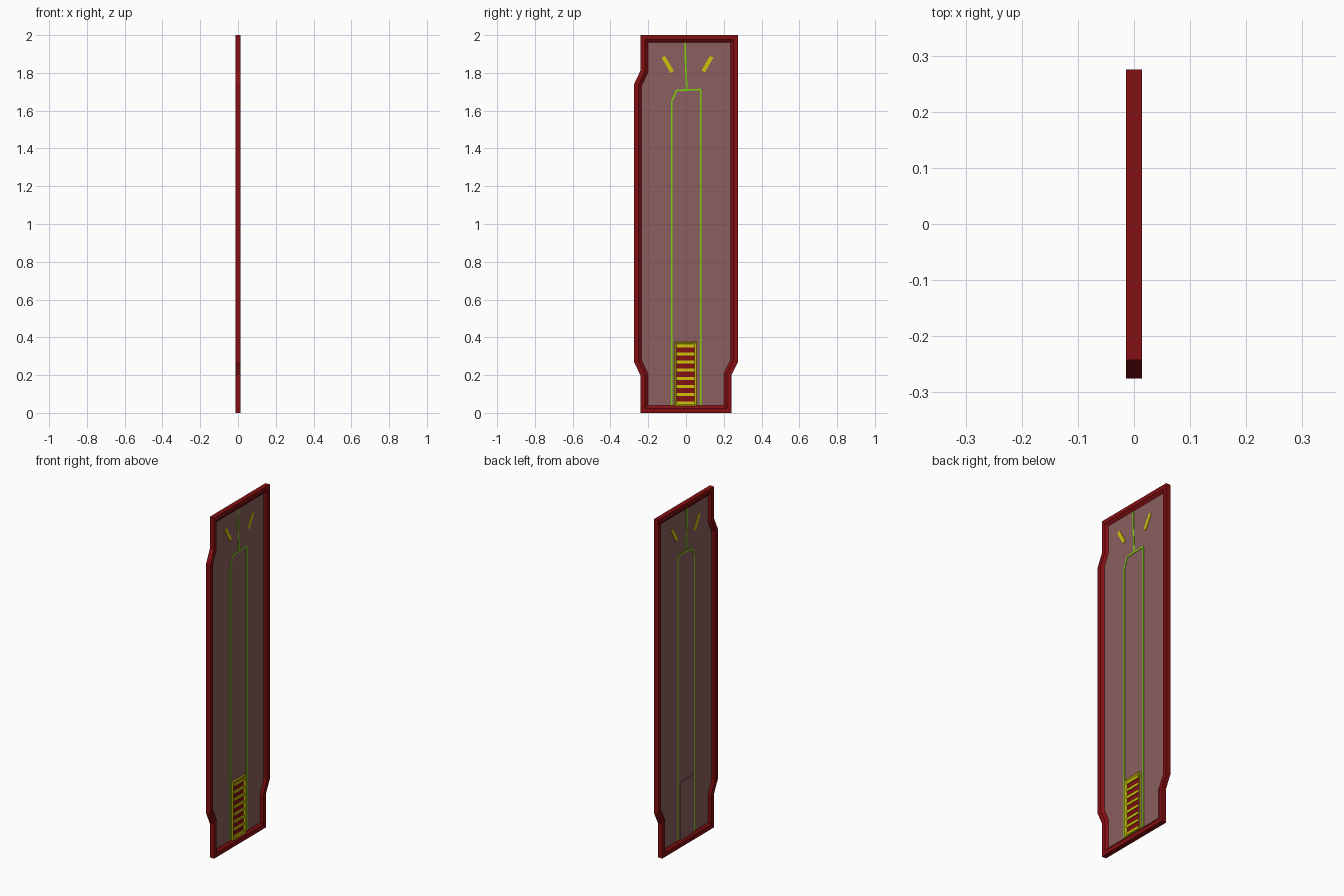
import bpy, bmesh
from mathutils import Vector

cube = bpy.data.objects.get("Cube")
if cube:
    bpy.data.objects.remove(cube, do_unlink=True)


def material(name, rgb):
    lin = [((c / 255 + 0.055) / 1.055) ** 2.4 if c > 10 else c / 3295 for c in rgb]
    mat = bpy.data.materials.new(name)
    mat.use_nodes = True
    mat.diffuse_color = (*lin, 1)
    mat.node_tree.nodes["Principled BSDF"].inputs["Base Color"].default_value = (*lin, 1)
    return mat


RED = material("dark_red", (132, 15, 18))
PINK = material("dusty_rose", (139, 95, 95))
GREEN = material("lime_green", (124, 208, 12))
YELLOW = material("yellow", (208, 194, 10))


def inset(points, d):
    """Mitred inward offset of a counter-clockwise (y, z) outline."""
    pts = [Vector(p) for p in points]
    out = []
    for i, p in enumerate(pts):
        a = (p - pts[i - 1]).normalized()
        b = (pts[(i + 1) % len(pts)] - p).normalized()
        na, nb = Vector((-a.y, a.x)), Vector((-b.y, b.x))
        out.append(p + (na + nb) * d / (1 + na.dot(nb)))
    return out


def finish(name, bm, mat):
    bmesh.ops.recalc_face_normals(bm, faces=bm.faces)
    mesh = bpy.data.meshes.new(name)
    bm.to_mesh(mesh)
    bm.free()
    mesh.materials.append(mat)
    obj = bpy.data.objects.new(name, mesh)
    bpy.context.collection.objects.link(obj)
    return obj


def ring(name, outline, profile, mat):
    """Sweep an (inset, x) section around an outline."""
    bm = bmesh.new()
    loops = [[bm.verts.new((x, *p)) for p in inset(outline, d)] for d, x in profile]
    n = len(outline)
    for k, loop in enumerate(loops):
        prev = loops[k - 1]
        for i in range(n):
            j = (i + 1) % n
            bm.faces.new((prev[i], prev[j], loop[j], loop[i]))
    return finish(name, bm, mat)


def plate(name, outline, x0, x1, mat):
    """Extrude a (y, z) outline from x0 to x1."""
    bm = bmesh.new()
    face = bm.faces.new([bm.verts.new((x0, *p)) for p in outline])
    ext = bmesh.ops.extrude_face_region(bm, geom=[face])["geom"]
    verts = [g for g in ext if isinstance(g, bmesh.types.BMVert)]
    bmesh.ops.translate(bm, verts=verts, vec=(x1 - x0, 0, 0))
    return finish(name, bm, mat)


def rect(y0, y1, z0, z1):
    return [(y0, z0), (y1, z0), (y1, z1), (y0, z1)]


def bar(name, a, b, width, half, mat):
    """Straight strip between two (y, z) points, showing on both sides."""
    a, b = Vector(a), Vector(b)
    d = (b - a).normalized()
    s = Vector((-d.y, d.x)) * width / 2
    return plate(name, [a - s, b - s, b + s, a + s], -half, half, mat)


# Outer frame with sloping inner walls, and the thin panel inside it
H = 0.014
outline = [(-0.242, 0), (0.24, 0), (0.24, 0.2), (0.275, 0.27), (0.275, 2),
           (-0.242, 2), (-0.242, 1.81), (-0.275, 1.74), (-0.275, 0.27), (-0.242, 0.2)]
ring("frame", outline,
     [(0, H), (0.024, H), (0.04, 0.002), (0.04, -0.002), (0.024, -H), (0, -H)], RED)
plate("panel", inset(outline, 0.037), -0.002, 0.002, PINK)

# Green piping: one arch with a chamfered corner and a stem to the top
arch = [(-0.075, 0.04), (-0.075, 1.65), (-0.05, 1.708), (0.078, 1.712), (0.078, 0.04)]
stem = [(-0.004, 1.962), (-0.003, 1.88), (0.004, 1.71)]
for label, path in (("arch", arch), ("stem", stem)):
    for i, (a, b) in enumerate(zip(path, path[1:])):
        bar(f"{label}_line_{i + 1}", a, b, 0.009, 0.004, GREEN)

# Slanted yellow marks near the top
bar("right_mark", (-0.12, 1.885), (-0.073, 1.805), 0.021, 0.005, YELLOW)
bar("left_mark", (0.136, 1.885), (0.091, 1.808), 0.021, 0.005, YELLOW)

# Grille: yellow surround, red backing, yellow slats, low housing behind
grille = rect(-0.062, 0.058, 0.036, 0.378)
ring("grille_surround", grille,
     [(0, 0.002), (0, 0.012), (0.003, 0.012), (0.014, 0.004), (0.014, 0.002)], YELLOW)
plate("grille_backing", inset(grille, 0.012), 0.002, 0.005, RED)
for i in range(8):
    z = 0.053 + i * 0.0432
    plate(f"grille_slat_{i + 1}", rect(-0.049, 0.045, z - 0.008, z + 0.008),
          0.004, 0.010, YELLOW)
plate("grille_housing", grille, -0.006, -0.001, PINK)
